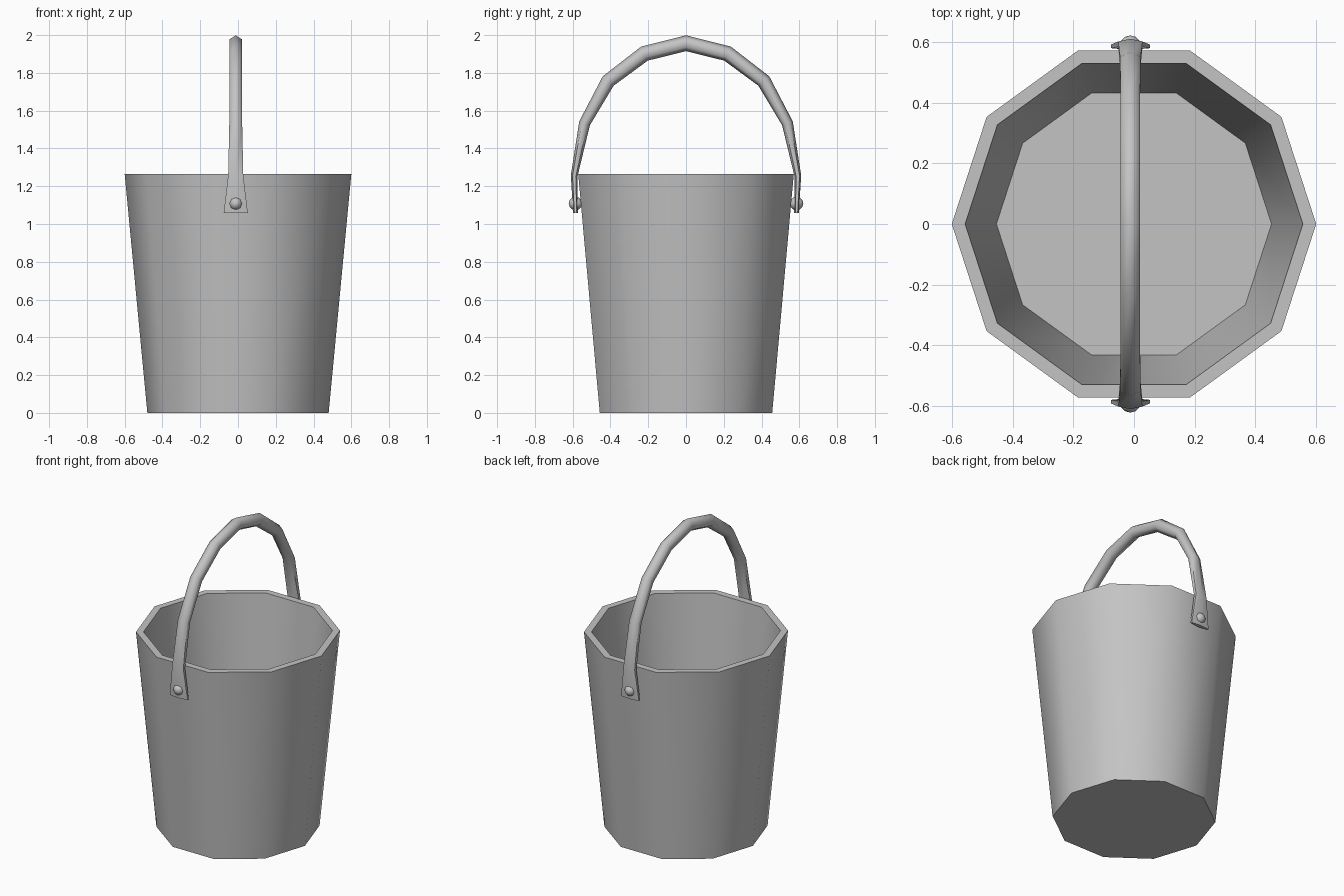
import bpy, bmesh, math
from mathutils import Vector

cube = bpy.data.objects.get("Cube")
if cube:
    bpy.data.objects.remove(cube, do_unlink=True)

steel = bpy.data.materials.new("grey_steel")
steel.use_nodes = True
GREY = (0.55, 0.55, 0.55, 1)
steel.diffuse_color = GREY
steel.node_tree.nodes["Principled BSDF"].inputs["Base Color"].default_value = GREY


def skin(name, rings, angle):
    """Join rings of points into a closed skin with capped ends."""
    bm = bmesh.new()
    loops = [[bm.verts.new(p) for p in ring] for ring in rings]
    n = len(loops[0])
    for a, b in zip(loops, loops[1:]):
        for i in range(n):
            j = (i + 1) % n
            bm.faces.new((a[i], a[j], b[j], b[i]))
    bm.faces.new(loops[0][::-1])
    bm.faces.new(loops[-1])
    bmesh.ops.recalc_face_normals(bm, faces=bm.faces)
    mesh = bpy.data.meshes.new(name)
    bm.to_mesh(mesh)
    bm.free()
    obj = bpy.data.objects.new(name, mesh)
    bpy.context.collection.objects.link(obj)
    finish(obj, angle)


def finish(obj, angle):
    obj.data.materials.append(steel)
    bpy.ops.object.select_all(action="DESELECT")
    obj.select_set(True)
    bpy.context.view_layer.objects.active = obj
    bpy.ops.object.shade_smooth_by_angle(angle=math.radians(angle))


def circle(radius, z, sides=10):
    turn = math.tau / sides
    return [(radius * math.cos(i * turn), radius * math.sin(i * turn), z) for i in range(sides)]


# Ten-sided pail: outside wall, rim, inside wall and floor
pail = [(0.48, 0), (0.6, 1.265), (0.556, 1.265), (0.453, 0.12)]
skin("pail", [circle(r, z) for r, z in pail], 45)

# Bail handle: y, z, half width, half thickness from the foot to the crown
CENTRE_X = -0.012
half = [(0.585, 1.057, 0.064, 0.012), (0.592, 1.255, 0.04, 0.018),
        (0.537, 1.533, 0.034, 0.03), (0.412, 1.757, 0.032, 0.038),
        (0.22, 1.902, 0.032, 0.041)]
path = half + [(0, 1.957, 0.032, 0.042)] + [(-y, z, w, t) for y, z, w, t in reversed(half)]

rings = []
for i, (y, z, w, t) in enumerate(path):
    before, after = path[max(i - 1, 0)], path[min(i + 1, len(path) - 1)]
    along = Vector((0, after[0] - before[0], after[1] - before[1])).normalized()
    if i in (0, len(path) - 1):
        along = Vector((0, 0, 1 if i == 0 else -1))
    out = Vector((0, along.z, -along.y))
    ring = []
    for k in range(6):
        a = math.radians(60 * k + 90)
        side = Vector((w * math.cos(a) / math.cos(math.radians(30)), 0, 0))
        ring.append(Vector((CENTRE_X, y, z)) + side + out * t * math.sin(a))
    rings.append(ring)
skin("handle", rings, 65)

# Rivets through the handle feet
for name, s in (("front_rivet", -1), ("back_rivet", 1)):
    bpy.ops.mesh.primitive_uv_sphere_add(
        segments=8, ring_count=6, radius=0.036,
        location=(CENTRE_X, s * 0.585, 1.108), rotation=(math.pi / 2, 0, 0))
    rivet = bpy.context.object
    rivet.name = name
    finish(rivet, 65)
